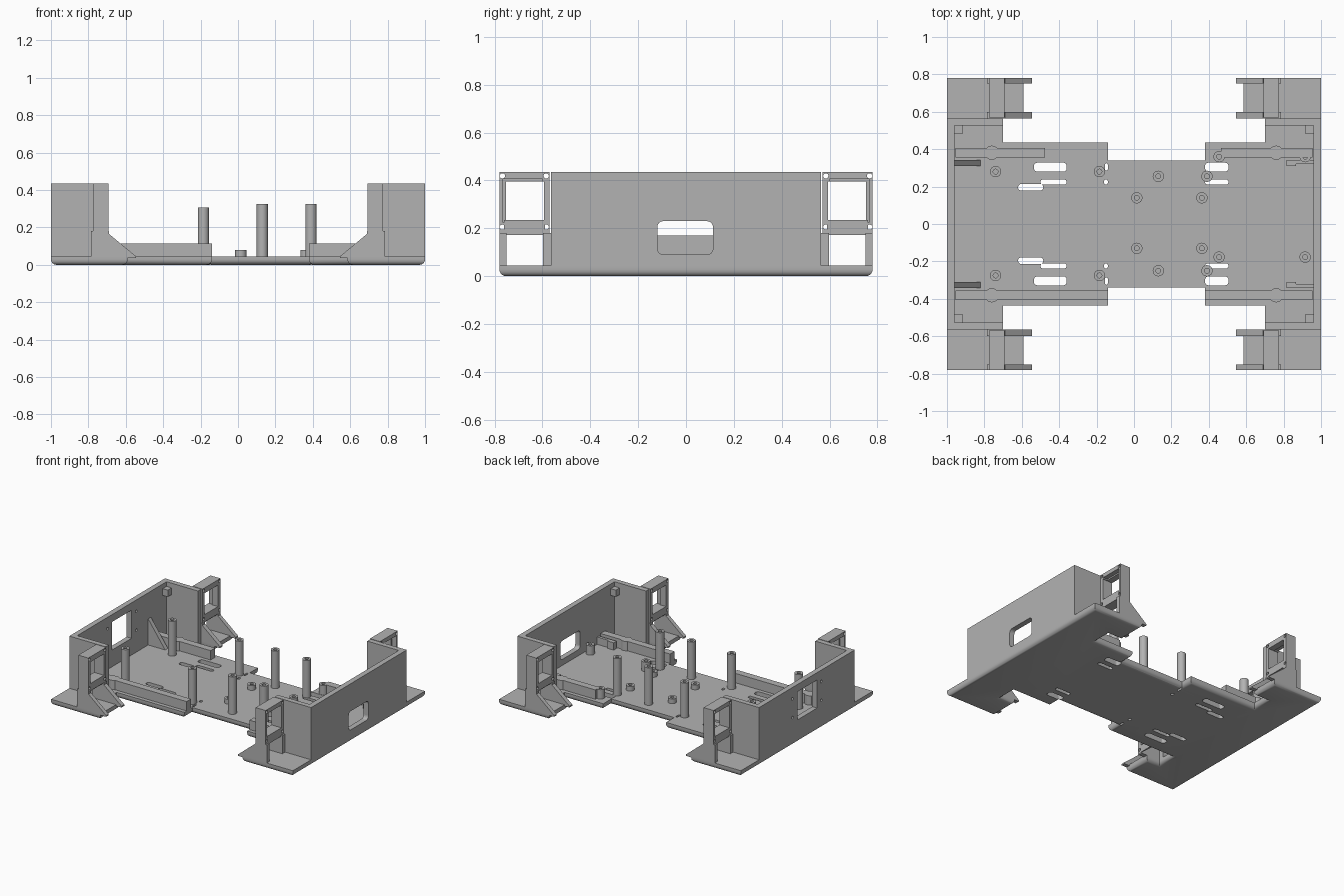
import bpy, bmesh, math
from mathutils import Vector

if "Cube" in bpy.data.objects:
    bpy.data.objects.remove(bpy.data.objects["Cube"])

grey = bpy.data.materials.new("plain_grey")
grey.use_nodes = True
GREY = (0.45, 0.45, 0.45, 1)
grey.diffuse_color = GREY
grey.node_tree.nodes["Principled BSDF"].inputs["Base Color"].default_value = GREY

AXES = {"x": lambda a, b, h: (h, a, b),
        "y": lambda a, b, h: (a, h, b),
        "z": lambda a, b, h: (a, b, h)}
FLOOR = 0.045
TOP = 0.435


def finish(bm, name, smooth=False):
    bmesh.ops.recalc_face_normals(bm, faces=bm.faces)
    mesh = bpy.data.meshes.new(name)
    bm.to_mesh(mesh)
    bm.free()
    ob = bpy.data.objects.new(name, mesh)
    bpy.context.collection.objects.link(ob)
    mesh.materials.append(grey)
    if smooth:
        bpy.ops.object.select_all(action="DESELECT")
        ob.select_set(True)
        bpy.context.view_layer.objects.active = ob
        bpy.ops.object.shade_smooth_by_angle(angle=math.radians(35))
    return ob


def add_prism(bm, points, axis, low, high):
    place = AXES[axis]
    face = bm.faces.new([bm.verts.new(place(a, b, low)) for a, b in points])
    ext = bmesh.ops.extrude_face_region(bm, geom=[face])
    verts = [g for g in ext["geom"] if isinstance(g, bmesh.types.BMVert)]
    bmesh.ops.translate(bm, verts=verts, vec=Vector(place(0, 0, high - low)))


def prism(name, points, axis, low, high, smooth=False):
    bm = bmesh.new()
    add_prism(bm, points, axis, low, high)
    return finish(bm, name, smooth)


def rounded(a0, a1, b0, b1, r=0.0, steps=4):
    """Outline of a rectangle with rounded corners."""
    a0, a1 = sorted((a0, a1))
    b0, b1 = sorted((b0, b1))
    if r == 0:
        return [(a0, b0), (a1, b0), (a1, b1), (a0, b1)]
    pts = []
    r = min(r, (a1 - a0) / 2.01, (b1 - b0) / 2.01)
    for k, (ca, cb) in enumerate([(a1 - r, b1 - r), (a0 + r, b1 - r),
                                  (a0 + r, b0 + r), (a1 - r, b0 + r)]):
        for i in range(steps + 1):
            t = math.pi / 2 * (k + i / steps)
            pts.append((ca + r * math.cos(t), cb + r * math.sin(t)))
    return pts


def circle(a, b, r):
    return rounded(a - r, a + r, b - r, b + r, r)


def box(name, x, y, z):
    return prism(name, rounded(*x, *y), "z", *z)


def cut(ob, outlines, axis, low, high):
    """Cut a list of outlines through an object."""
    bm = bmesh.new()
    for pts in outlines:
        add_prism(bm, pts, axis, low, high)
    cutter = finish(bm, "cutter")
    cutter.hide_render = True
    mod = ob.modifiers.new("cut", "BOOLEAN")
    mod.operation, mod.object, mod.solver = "DIFFERENCE", cutter, "EXACT"
    bpy.context.view_layer.objects.active = ob
    bpy.ops.object.modifier_apply(modifier=mod.name)
    bpy.data.objects.remove(cutter)


# Base plate: stepped outline with a rounded lower rim
half = [(-1, 0.78), (-0.59, 0.78), (-0.59, 0.565), (-0.7, 0.565), (-0.7, 0.435),
        (-0.14, 0.435), (-0.14, 0.34), (0.38, 0.34), (0.38, 0.435), (0.7, 0.435),
        (0.7, 0.565), (0.585, 0.565), (0.585, 0.78), (1, 0.78)]
bm = bmesh.new()
add_prism(bm, half + [(x, -y) for x, y in reversed(half)], "z", 0, FLOOR)
rim = [e for e in bm.edges if all(v.co.z < 0.001 for v in e.verts)]
bmesh.ops.bevel(bm, geom=rim, offset=0.028, segments=4, profile=0.5, affect="EDGES")
plate = finish(bm, "base_plate", True)
slots = []
for s in (-1, 1):
    for x0, x1, y0, y1 in [(-0.535, -0.36, 0.28, 0.328), (-0.5, -0.36, 0.21, 0.238),
                           (-0.62, -0.485, 0.178, 0.214), (0.38, 0.505, 0.28, 0.328),
                           (0.38, 0.505, 0.21, 0.238), (-0.16, -0.14, 0.21, 0.238),
                           (-0.155, -0.14, 0.285, 0.325)]:
        slots.append(rounded(x0, x1, s * y0, s * y1, 0.018))
cut(plate, slots, "z", -0.1, 0.2)

# End walls with their openings
left_wall = box("left_wall", (0.96, 1), (-0.565, 0.565), (FLOOR, TOP))
cut(left_wall, [rounded(-0.12, 0.113, 0.09, 0.23, 0.025)], "x", 0.9, 1.1)
right_wall = box("right_wall", (-1, -0.96), (-0.565, 0.565), (FLOOR, TOP))
holes = [circle(y, z, 0.01) for y in (-0.17, 0.17) for z in (0.21, 0.35)]
cut(right_wall, [rounded(-0.12, 0.113, 0.17, 0.38)] + holes, "x", -1.1, -0.9)

for sx, side in ((1, "left"), (-1, "right")):
    for sy, end in ((-1, "front"), (1, "back")):
        tag = f"{side}_{end}"

        def X(*v):
            return sorted(sx * k for k in v)

        def Y(*v):
            return sorted(sy * k for k in v)

        # Return wall and the small lug in its corner
        box("return_wall_" + tag, X(0.7, 0.96), Y(0.527, 0.565), (FLOOR, TOP))
        box("corner_lug_" + tag, X(0.918, 0.96), Y(0.482, 0.527), (0.35, 0.4))

        # Upper bracket frame, with window and screw holes
        frame = box("bracket_frame_" + tag, X(0.692, 0.775), Y(0.57, 0.78), (0.18, TOP))
        screws = [circle(sy * y, z, 0.011) for y in (0.584, 0.767) for z in (0.205, 0.419)]
        cut(frame, [rounded(*Y(0.594, 0.752), 0.235, 0.395)] + screws, "x", -1.1, 1.1)
        recess = [rounded(*Y(0.6, 0.765), 0.225, 0.405)]
        cut(frame, recess, "x", *X(0.74, 0.9))

        # Legs, threshold and gussets carrying the frame
        for y0, y1 in ((0.565, 0.598), (0.75, 0.78)):
            box("bracket_leg_" + tag, X(0.69, 0.785), Y(y0, y1), (FLOOR, 0.18))
            slope = [(0.7, FLOOR - 0.01), (0.545, FLOOR - 0.01), (0.545, FLOOR), (0.69, 0.165), (0.7, 0.165)]
            prism("gusset_" + tag, [(sx * a, b) for a, b in slope], "y", *Y(y0, y1))
        box("bracket_crossbar_" + tag, X(0.7, 0.775), Y(0.59, 0.76), (0.172, 0.235))

# Side rails: long bars with a round swelling
for name, x0, x1, s in (("right_front", -0.955, -0.14, -1), ("right_back", -0.955, -0.475, 1),
                        ("left_front", 0.38, 0.955, -1), ("left_back", 0.465, 0.955, 1)):
    box("rail_" + name, (x0, x1), sorted((s * 0.355, s * 0.407)), (FLOOR, 0.115))
    cx = math.copysign(0.76, x0)
    prism("rail_boss_" + name, circle(cx, s * 0.381, 0.038), "z", FLOOR, 0.115, True)

# Ribs bracing the end walls
for s in (-1, 1):
    y = sorted((s * 0.31, s * 0.343))
    prism("wall_rib", [(-0.96, FLOOR), (-0.82, FLOOR), (-0.96, 0.24)], "y", *y)
    box("cable_stop", (0.815, 0.865), y, (FLOOR, 0.1))
    box("cable_tab", (0.865, 0.96), sorted((s * 0.322, s * 0.343)), (FLOOR, 0.1))


# Hollow-topped standoffs turned from a profile
def standoff(x, y, top):
    profile = [(0, FLOOR), (0.03, FLOOR), (0.03, top), (0.013, top),
               (0.013, top - 0.03), (0, top - 0.03)]
    bm = bmesh.new()
    verts = [bm.verts.new((x + r, y, z)) for r, z in profile]
    edges = [bm.edges.new(p) for p in zip(verts, verts[1:])]
    bmesh.ops.spin(bm, geom=verts + edges, cent=(x, y, 0), axis=(0, 0, 1),
                   angle=math.tau, steps=24)
    bmesh.ops.remove_doubles(bm, verts=bm.verts, dist=0.0005)
    finish(bm, "standoff", True)


for x, front, back, top in ((-0.74, -0.275, 0.28, 0.305), (-0.185, -0.275, 0.28, 0.305),
                            (0.13, -0.25, 0.255, 0.325), (0.39, -0.25, 0.255, 0.325),
                            (0.015, -0.13, 0.14, 0.08), (0.363, -0.13, 0.14, 0.08),
                            (0.455, -0.177, 0.36, 0.115), (0.915, -0.177, 0.36, 0.115)):
    standoff(x, front, top)
    standoff(x, back, top)
